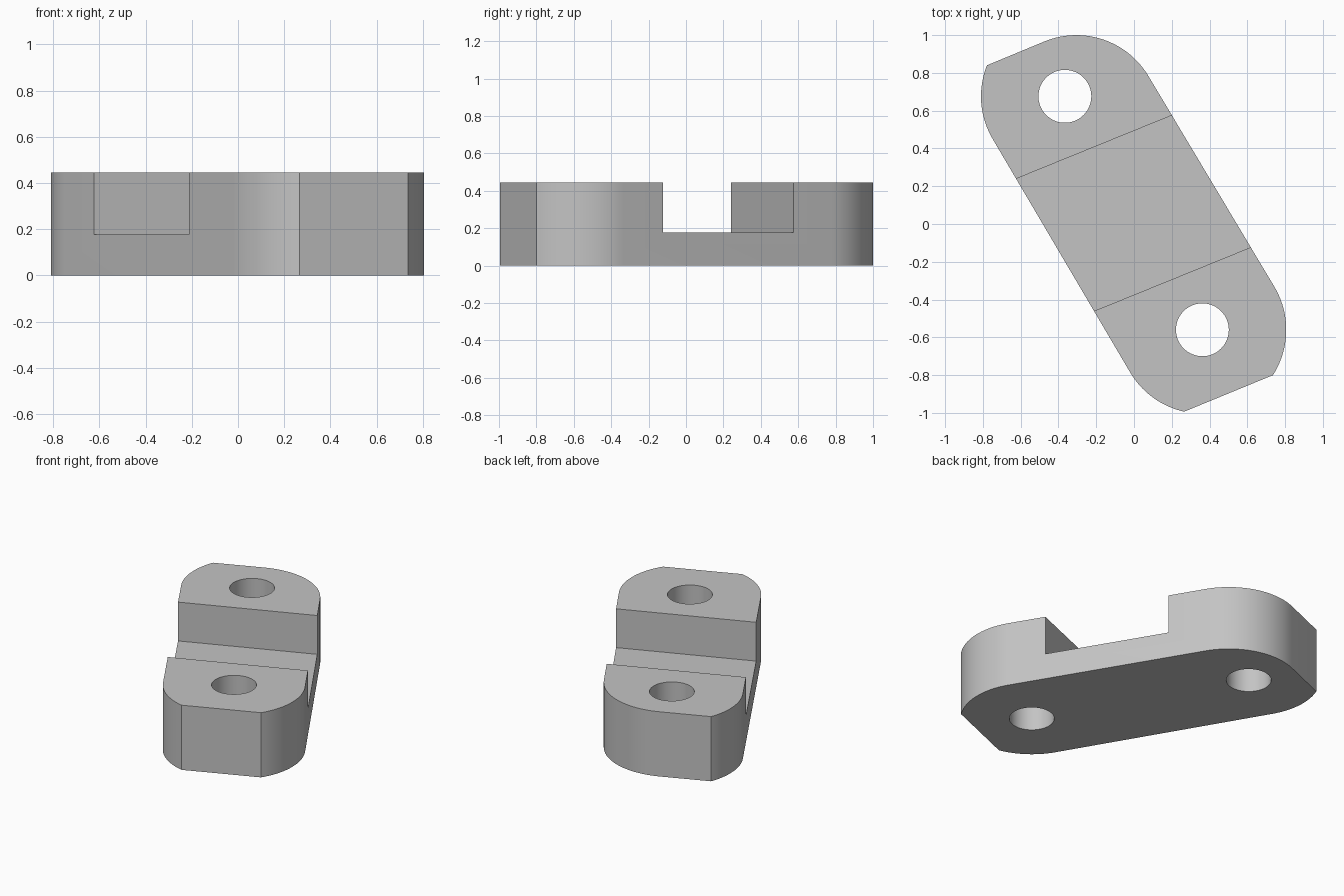
import bpy
import bmesh
from math import radians, cos, sin
from mathutils import Matrix, Vector

if "Cube" in bpy.data.objects:
    bpy.data.objects.remove(bpy.data.objects["Cube"])

HEIGHT, FLOOR, RADIUS, HOLE = 0.445, 0.178, 0.444, 0.14
SIDE, TILT = 30.5, 22.15            # angles of the side normal and of the groove
FRONT, BACK, SHOULDER = (0.362, -0.56), (-0.366, 0.676), (-0.305, 0.556)

grey = bpy.data.materials.new("plain grey")
grey.use_nodes = True
grey.diffuse_color = (0.55, 0.55, 0.55, 1)
grey.node_tree.nodes["Principled BSDF"].inputs["Base Color"].default_value = grey.diffuse_color


def make(name, bm):
    bmesh.ops.recalc_face_normals(bm, faces=bm.faces)
    mesh = bpy.data.meshes.new(name)
    bm.to_mesh(mesh)
    bm.free()
    mesh.materials.append(grey)
    obj = bpy.data.objects.new(name, mesh)
    bpy.context.collection.objects.link(obj)
    return obj


def arc(centre, start, end, steps=20):
    angles = [radians(start + (end - start) * i / steps) for i in range(steps + 1)]
    return [(centre[0] + RADIUS * cos(a), centre[1] + RADIUS * sin(a), 0) for a in angles]


# Bar body: rounded ends with a flat cut at each end
outline = (arc(FRONT, -32.8, SIDE) + arc(SHOULDER, SIDE, 90 + TILT)
           + arc(BACK, 158.3, 180 + SIDE) + arc(FRONT, 180 + SIDE, 257.5))
bm = bmesh.new()
base = bm.faces.new([bm.verts.new(p) for p in outline])
lifted = bmesh.ops.extrude_face_region(bm, geom=[base], use_keep_orig=True)["geom"]
bmesh.ops.translate(bm, vec=(0, 0, HEIGHT),
                    verts=[v for v in lifted if isinstance(v, bmesh.types.BMVert)])
body = make("link_bar", bm)

# Cross groove cutter
turn = Matrix.Rotation(radians(TILT), 4, "Z")
bm = bmesh.new()
bmesh.ops.create_cube(bm, size=1, matrix=turn @ Matrix.Translation((0, 0.055, FLOOR + 0.5))
                      @ Matrix.Diagonal((3, 0.804, 1, 1)))
cutters = [make("groove_cutter", bm)]

# Bolt hole cutters
for name, spot in (("front", FRONT), ("back", BACK)):
    bm = bmesh.new()
    bmesh.ops.create_cone(bm, cap_ends=True, segments=64, radius1=HOLE, radius2=HOLE, depth=2,
                          matrix=Matrix.Translation(Vector((*spot, 0))))
    cutters.append(make(name + "_hole_cutter", bm))

# Cut the groove and holes, then discard the cutters
bpy.ops.object.select_all(action="DESELECT")
bpy.context.view_layer.objects.active = body
body.select_set(True)
for cutter in cutters:
    cutter.hide_render = True
    mod = body.modifiers.new(cutter.name, "BOOLEAN")
    mod.operation, mod.solver, mod.object = "DIFFERENCE", "EXACT", cutter
    bpy.ops.object.modifier_apply(modifier=mod.name)
    bpy.data.objects.remove(cutter)

bpy.ops.object.shade_smooth_by_angle(angle=radians(20))
